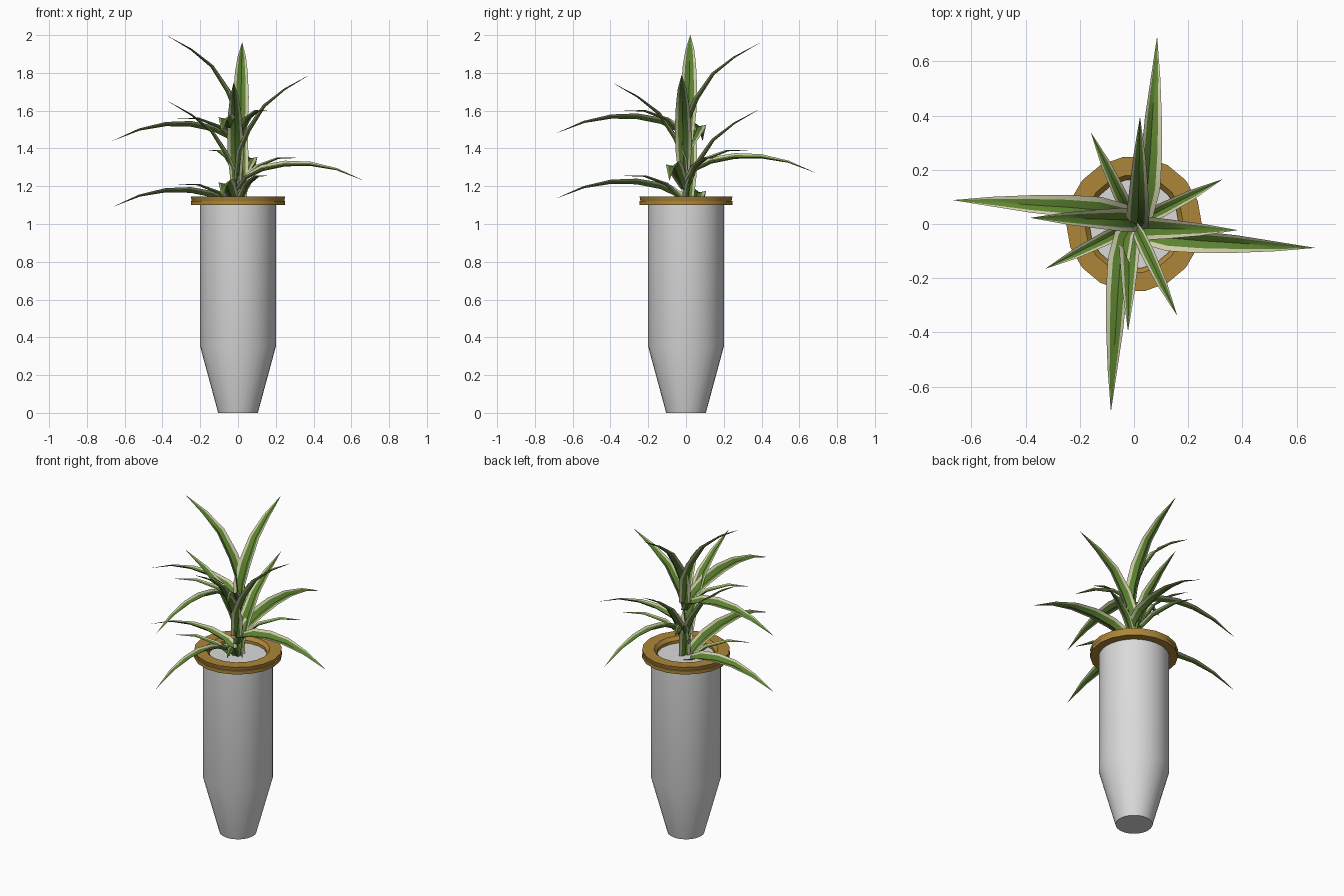
import bpy, bmesh, math
from mathutils import Vector, Matrix

old = bpy.data.objects.get("Cube")
if old:
    bpy.data.objects.remove(old)


def material(name, rgb):
    m = bpy.data.materials.new(name)
    m.use_nodes = True
    m.diffuse_color = (*rgb, 1)
    bsdf = m.node_tree.nodes["Principled BSDF"]
    bsdf.inputs["Base Color"].default_value = (*rgb, 1)
    bsdf.inputs["Roughness"].default_value = 0.7
    return m


GREY = material("pale_grey", (0.7, 0.7, 0.7))
GOLD = material("golden_brown", (0.42, 0.24, 0.04))
GREEN = material("leaf_green", (0.11, 0.23, 0.03))
CREAM = material("leaf_cream", (0.62, 0.62, 0.4))


def finish(name, bm, mats, angle):
    mesh = bpy.data.meshes.new(name)
    bm.to_mesh(mesh)
    bm.free()
    for m in mats:
        mesh.materials.append(m)
    ob = bpy.data.objects.new(name, mesh)
    bpy.context.collection.objects.link(ob)
    bpy.ops.object.select_all(action='DESELECT')
    ob.select_set(True)
    bpy.context.view_layer.objects.active = ob
    bpy.ops.object.shade_smooth_by_angle(angle=math.radians(angle))
    return ob


def lathe(name, profile, sides, mat, closed=False):
    """Turn an (r, z) profile around the z axis."""
    bm = bmesh.new()
    rings = []
    for r, z in profile:
        rings.append([bm.verts.new((r * math.cos(a), r * math.sin(a), z))
                      for a in (math.tau * k / sides for k in range(sides))])
    pairs = list(zip(rings, rings[1:]))
    if closed:
        pairs.append((rings[-1], rings[0]))
    else:
        bm.faces.new(rings[0])
        bm.faces.new(rings[-1])
    for lo, hi in pairs:
        for k in range(sides):
            n = (k + 1) % sides
            bm.faces.new((lo[k], lo[n], hi[n], hi[k]))
    bmesh.ops.recalc_face_normals(bm, faces=bm.faces)
    return finish(name, bm, [mat], 30)


# Tapered pot with its filled top, and the collar around the mouth
lathe("pot", [(0.105, 0), (0.2, 0.35), (0.2, 1.108)], 32, GREY)
lathe("rim", [(0.165, 1.1), (0.25, 1.1), (0.25, 1.121), (0.245, 1.123),
              (0.25, 1.145), (0.182, 1.145), (0.165, 1.125)], 18, GOLD, closed=True)

# Cross-section: position across the blade, and whether each strip is cream
ACROSS = (-1, -0.65, 0, 0.6, 1)
STRIPS = (1, 0, 0, 1)


def leaf(name, spine, widths, azimuth, lift, tilt):
    """Folded blade along a spine of (distance out, height, sideways)."""
    bm = bmesh.new()
    pts = [Vector((s, r, z)) for r, z, s in spine]
    turn = Matrix.Rotation(math.radians(azimuth - 90), 4, 'Z')
    rows = []
    for i, p in enumerate(pts):
        along = (pts[min(i + 1, len(pts) - 1)] - pts[max(i - 1, 0)]).normalized()
        right = along.cross(Vector((0, 0, 1))).normalized()
        right = Matrix.Rotation(math.radians(tilt), 3, along) @ right
        up = right.cross(along)
        fold = 0.75 - 0.5 * i / len(pts)
        row = []
        for u in ACROSS:
            q = turn @ (p + widths[i] * (right * u + up * abs(u) * fold))
            row.append(bm.verts.new((q.x, q.y * 1.035, q.z + lift)))
        rows.append(row)
    for a, b in zip(rows, rows[1:]):
        for j, cream in enumerate(STRIPS):
            f = bm.faces.new((a[j], a[j + 1], b[j + 1], b[j]))
            f.material_index = cream
    return finish(name, bm, [GREEN, CREAM], 45)


# Three kinds of leaf: spine, half widths, heading, sideways tilt
KINDS = {
    "arching_leaf": ([(0.01, 1.04, 0.01), (0.05, 1.1, 0.035), (0.13, 1.14, 0.05),
                      (0.25, 1.165, 0.06), (0.38, 1.168, 0.068),
                      (0.52, 1.145, 0.078), (0.665, 1.09, 0.085)],
                     (0.025, 0.036, 0.042, 0.04, 0.032, 0.018, 0.0005), 180, 14),
    "upright_leaf": ([(0, 1.05, 0.012), (0.02, 1.2, 0.014), (0.065, 1.31, 0.016),
                      (0.145, 1.44, 0.018), (0.25, 1.53, 0.02), (0.38, 1.61, 0.022)],
                     (0.026, 0.041, 0.042, 0.034, 0.022, 0.0005), 90, 0),
    "small_leaf": ([(0.01, 1.04, 0), (0.05, 1.1, 0), (0.12, 1.16, 0),
                    (0.24, 1.205, 0), (0.36, 1.21, 0)],
                   (0.014, 0.023, 0.025, 0.018, 0.0005), 206, 0),
}

# Each tier repeats the set a quarter turn further round and a little higher
for tier, lift in enumerate((0, 0.045, 0.14, 0.18, 0.35, 0.39)):
    for kind, (spine, widths, heading, tilt) in KINDS.items():
        leaf(f"{kind}_{tier + 1}", spine, widths, heading + 90 * tier, lift, tilt)
